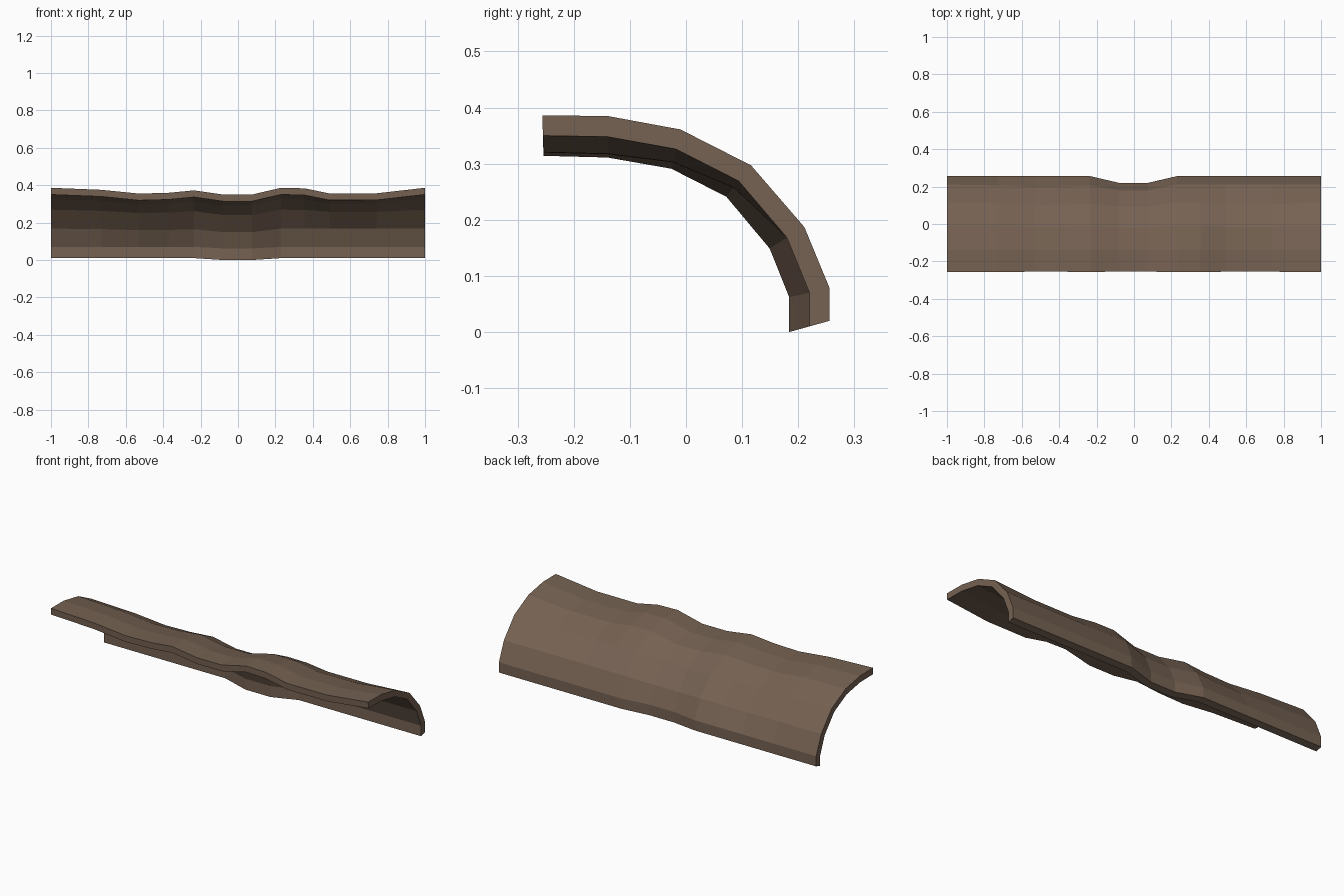
import bpy, bmesh

if "Cube" in bpy.data.objects:
    bpy.data.objects.remove(bpy.data.objects["Cube"])

# cross-section (y, z) of the undented shell, from top lip to bottom lip
OUTER = [(-.256, .386), (-.14, .385), (-.01, .361), (.116, .297), (.211, .187), (.256, .078), (.256, .02)]
INNER = [(-.255, .35), (-.14, .348), (-.018, .326), (.094, .269), (.18, .168), (.22, .07), (.22, .01)]

# stations along the length: x, dent at top lip, dent at bottom lip (in wall thicknesses)
STATIONS = [(-1, 0, 0), (-.73, .3, 0), (-.53, .86, 0), (-.37, .74, 0), (-.235, .38, 0),
            (-.08, 1, 1), (.075, 1, 1), (.23, 0, 0), (.355, .08, 0), (.49, .84, 0),
            (.74, .82, 0), (1, 0, 0)]

# how far each profile point follows the bottom lip rather than the top
WEIGHT_LEFT = [0, 0, .1, .25, .5, 1, 1]
WEIGHT_RIGHT = [0, 0, .2, .5, 1, 1, 1]

bm = bmesh.new()
rings = []
for x, top, bottom in STATIONS:
    weights = WEIGHT_LEFT if x < 0 else WEIGHT_RIGHT
    outer, inner = [], []
    for (oy, oz), (iy, iz), w in zip(OUTER, INNER, weights):
        t = top * (1 - w) + bottom * w
        dy, dz = iy - oy, iz - oz
        outer.append(bm.verts.new((x, oy + dy * t, oz + dz * t)))
        inner.append(bm.verts.new((x, oy + dy * (1 + t), oz + dz * (1 + t))))
    rings.append(outer + inner[::-1])

# walls between stations
n = len(rings[0])
for a, b in zip(rings, rings[1:]):
    for i in range(n):
        j = (i + 1) % n
        bm.faces.new((a[i], a[j], b[j], b[i]))

# end caps
for r in (rings[0], rings[-1]):
    for i in range(len(OUTER) - 1):
        bm.faces.new((r[i], r[i + 1], r[n - 2 - i], r[n - 1 - i]))

bmesh.ops.recalc_face_normals(bm, faces=bm.faces[:])
mesh = bpy.data.meshes.new("bark_shell")
bm.to_mesh(mesh)
bm.free()

# single brown colour
mat = bpy.data.materials.new("bark brown")
mat.diffuse_color = (0.18, 0.122, 0.085, 1)
mat.use_nodes = True
mat.node_tree.nodes["Principled BSDF"].inputs["Base Color"].default_value = mat.diffuse_color
mesh.materials.append(mat)
bpy.context.collection.objects.link(bpy.data.objects.new("bark_shell", mesh))
